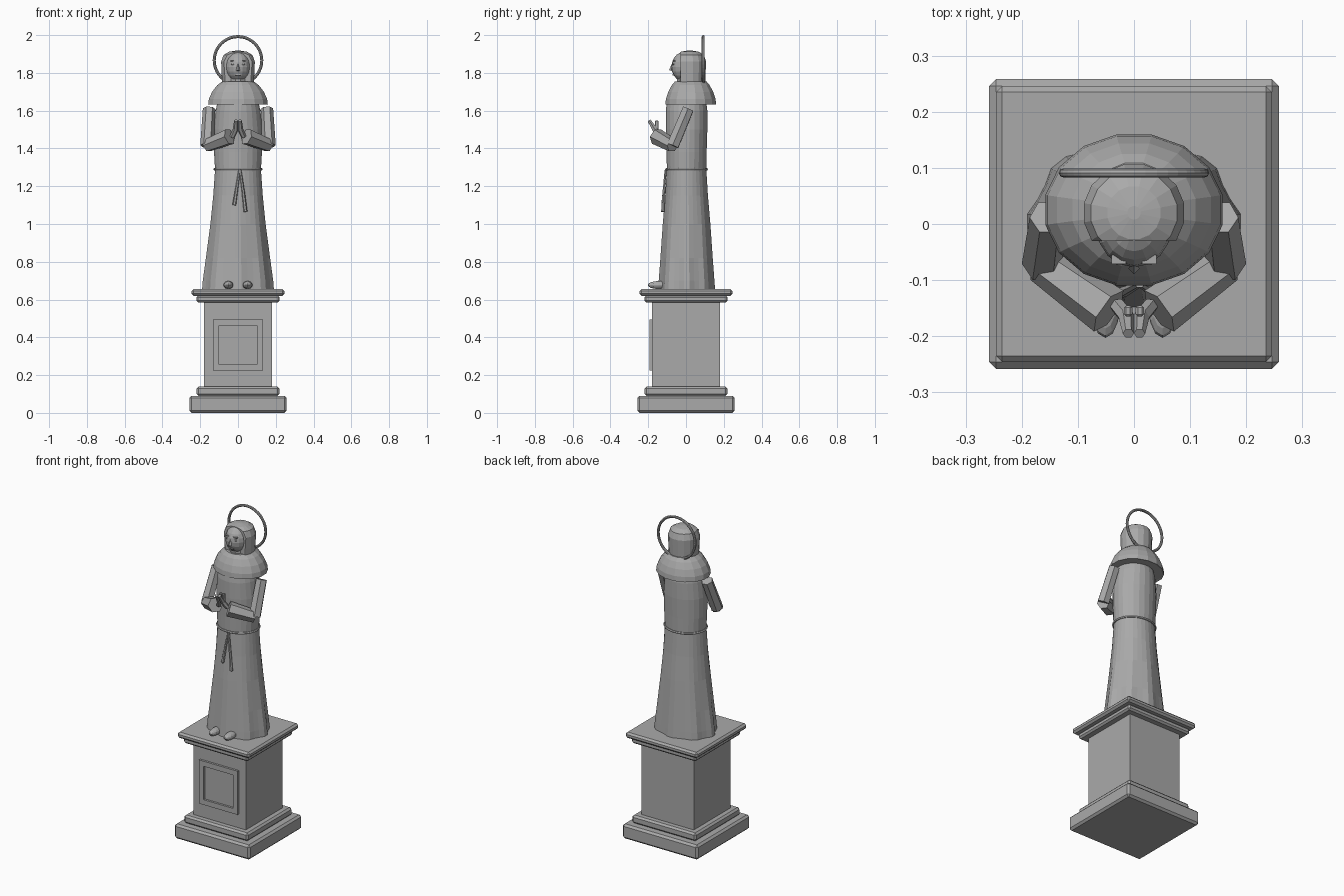
import bpy, bmesh, math
from mathutils import Vector

if "Cube" in bpy.data.objects:
    bpy.data.objects.remove(bpy.data.objects["Cube"])

stone = bpy.data.materials.new("grey_stone")
stone.diffuse_color = (0.40, 0.40, 0.40, 1)
stone.use_nodes = True
stone.node_tree.nodes["Principled BSDF"].inputs["Base Color"].default_value = stone.diffuse_color


def add(name, bm):
    bmesh.ops.recalc_face_normals(bm, faces=bm.faces)
    me = bpy.data.meshes.new(name)
    bm.to_mesh(me)
    bm.free()
    me.materials.append(stone)
    ob = bpy.data.objects.new(name, me)
    bpy.context.collection.objects.link(ob)
    return ob


def box(name, x, y, z, bevel=0.0):
    """Box from three (low, high) ranges."""
    bm = bmesh.new()
    bmesh.ops.create_cube(bm, size=1)
    for v in bm.verts:
        v.co = [(r[0] + r[1]) / 2 + c * (r[1] - r[0]) for c, r in zip(v.co, (x, y, z))]
    if bevel:
        bmesh.ops.bevel(bm, geom=bm.edges[:], offset=bevel, segments=1, affect='EDGES')
    return add(name, bm)


def skin(bm, rings):
    """Bridge rings of points and close both ends."""
    loops = [[bm.verts.new(p) for p in ring] for ring in rings]
    n = len(loops[0])
    for a, b in zip(loops, loops[1:]):
        for i in range(n):
            j = (i + 1) % n
            bm.faces.new((a[i], a[j], b[j], b[i]))
    bm.faces.new(loops[0][::-1])
    bm.faces.new(loops[-1])


def lathe(profile, segs, cy=0.0, fold=lambda z, t: 1.0):
    """Elliptical lathe from (z, rx, ry) rows."""
    bm = bmesh.new()
    rings = []
    for z, rx, ry in profile:
        ring = []
        for i in range(segs):
            t = 2 * math.pi * (i + 0.5) / segs
            k = fold(z, t)
            ring.append((rx * k * math.cos(t), cy + ry * k * math.sin(t), z))
        rings.append(ring)
    skin(bm, rings)
    return bm


def rod(name, pts, radii, segs=6):
    """Tapered prism through points, mitred at the bends."""
    pts = [Vector(p) for p in pts]
    rings = []
    for i, p in enumerate(pts):
        d = (pts[min(i + 1, len(pts) - 1)] - pts[max(i - 1, 0)]).normalized()
        u = d.cross(Vector((0, 1, 0.3))).normalized()
        w = d.cross(u)
        rings.append([p + radii[i] * (u * math.cos(a) + w * math.sin(a))
                      for a in (2 * math.pi * k / segs for k in range(segs))])
    bm = bmesh.new()
    skin(bm, rings)
    return add(name, bm)


def ball(name, c, r, u=12, v=8):
    bm = bmesh.new()
    bmesh.ops.create_uvsphere(bm, u_segments=u, v_segments=v, radius=1)
    for q in bm.verts:
        q.co = [c[i] + q.co[i] * r[i] for i in range(3)]
    return add(name, bm)


def ring(name, c, rx, ry, minor, upright=False, n=32, m=6):
    bm = bmesh.new()
    g = []
    for i in range(n):
        t = 2 * math.pi * i / n
        row = []
        for k in range(m):
            a = 2 * math.pi * k / m
            x = (rx + minor * math.cos(a)) * math.cos(t)
            y = (ry + minor * math.cos(a)) * math.sin(t)
            h = minor * math.sin(a)
            off = (x, h, y) if upright else (x, y, h)
            row.append(bm.verts.new([c[j] + off[j] for j in range(3)]))
        g.append(row)
    for i in range(n):
        for k in range(m):
            i2, k2 = (i + 1) % n, (k + 1) % m
            bm.faces.new((g[i][k], g[i2][k], g[i2][k2], g[i][k2]))
    return add(name, bm)


# Pedestal: stacked square slabs
for name, h, z0, z1, b in (("plinth", 0.258, 0, 0.09, 0.012),
                           ("plinth_step", 0.219, 0.09, 0.14, 0.011),
                           ("pedestal_block", 0.18, 0.135, 0.59, 0.0),
                           ("cornice_lower", 0.221, 0.585, 0.622, 0.01),
                           ("cornice_upper", 0.246, 0.62, 0.656, 0.011)):
    box(name, (-h, h), (-h, h), (z0, z1), b)

# Raised panel frame on the pedestal front
fy = (-0.193, -0.175)
for s, e in ((-1, "left"), (1, "right")):
    box("panel_frame_" + e, sorted((s * 0.1, s * 0.132)), fy, (0.225, 0.495))
for z, e in ((0.225, "bottom"), (0.463, "top")):
    box("panel_frame_" + e, (-0.1, 0.1), fy, (z, z + 0.032))


# Robe skirt with folds fading out towards the waist, and torso
def folds(z, t):
    return 1 + 0.045 * max(0, (1.25 - z) / 0.6) * math.cos(8 * t)


add("robe_skirt", lathe([(0.655, 0.185, 0.147), (0.70, 0.182, 0.144), (0.82, 0.167, 0.136),
                         (1.0, 0.145, 0.125), (1.15, 0.131, 0.113), (1.29, 0.122, 0.105)],
                        32, 0.003, folds))
add("robe_torso", lathe([(1.28, 0.122, 0.105), (1.38, 0.128, 0.107), (1.50, 0.130, 0.111),
                         (1.60, 0.120, 0.111), (1.68, 0.10, 0.10)], 24, 0.003))

# Cord belt with two hanging ends
ring("belt", (0, 0.003, 1.29), 0.123, 0.106, 0.007)
rod("cord_left", [(0.008, -0.108, 1.285), (-0.008, -0.116, 1.18), (-0.02, -0.122, 1.10)],
    [0.006, 0.008, 0.010])
rod("cord_right", [(0.012, -0.108, 1.285), (0.028, -0.117, 1.17), (0.040, -0.123, 1.065)],
    [0.006, 0.008, 0.010])

# Shoulder cape
add("shoulder_cape", lathe([(1.635, 0.150, 0.127), (1.632, 0.161, 0.137), (1.662, 0.157, 0.134),
                            (1.70, 0.140, 0.121), (1.735, 0.112, 0.102), (1.755, 0.085, 0.085)],
                           16, 0.025))

# Hood: lathe cut flat at the face opening
bm = lathe([(1.72, 0.084, 0.082), (1.79, 0.088, 0.085), (1.86, 0.091, 0.088),
            (1.895, 0.078, 0.076), (1.912, 0.048, 0.048), (1.918, 0.012, 0.012)], 16, 0.02)
cut = bmesh.ops.bisect_plane(bm, geom=bm.verts[:] + bm.edges[:] + bm.faces[:],
                             plane_co=(0, -0.03, 0), plane_no=(0, -1, 0), clear_outer=True)
bmesh.ops.holes_fill(bm, edges=[e for e in bm.edges if e.is_boundary], sides=0)
add("hood", bm)

# Head and face
ball("head", (0, -0.008, 1.832), (0.066, 0.069, 0.08), 16, 10)
rod("neck", [(0, 0.0, 1.72), (0, -0.005, 1.79)], [0.05, 0.045], 10)
rod("nose", [(0, -0.070, 1.848), (0, -0.080, 1.812)], [0.005, 0.010], 4)
box("mouth", (-0.016, 0.016), (-0.071, -0.06), (1.787, 1.793))
for s, e in ((-1, "left"), (1, "right")):
    ball("eye_" + e, (s * 0.027, -0.067, 1.846), (0.010, 0.006, 0.005), 8, 6)
    box("brow_" + e, sorted((s * 0.014, s * 0.040)), (-0.071, -0.055), (1.860, 1.866))

# Halo standing behind the head
ring("halo", (0, 0.091, 1.866), 0.126, 0.126, 0.008, True, 40, 8)

# Arms, joined hands and feet
for s, e in ((-1, "left"), (1, "right")):
    elbow = (s * 0.164, -0.070, 1.415)
    rod("upper_sleeve_" + e, [(s * 0.153, 0.012, 1.61), elbow], [0.033, 0.036])
    rod("lower_sleeve_" + e, [elbow, (s * 0.045, -0.155, 1.462)], [0.036, 0.045])
    rod("hand_" + e, [(s * 0.03, -0.145, 1.462), (s * 0.013, -0.165, 1.50),
                      (s * 0.010, -0.195, 1.548)], [0.014, 0.015, 0.010])
    box("thumb_" + e, sorted((s * 0.003, s * 0.018)), (-0.165, -0.145), (1.49, 1.548), 0.004)
    ball("foot_" + e, (s * 0.051, -0.145, 0.677), (0.026, 0.058, 0.021))
